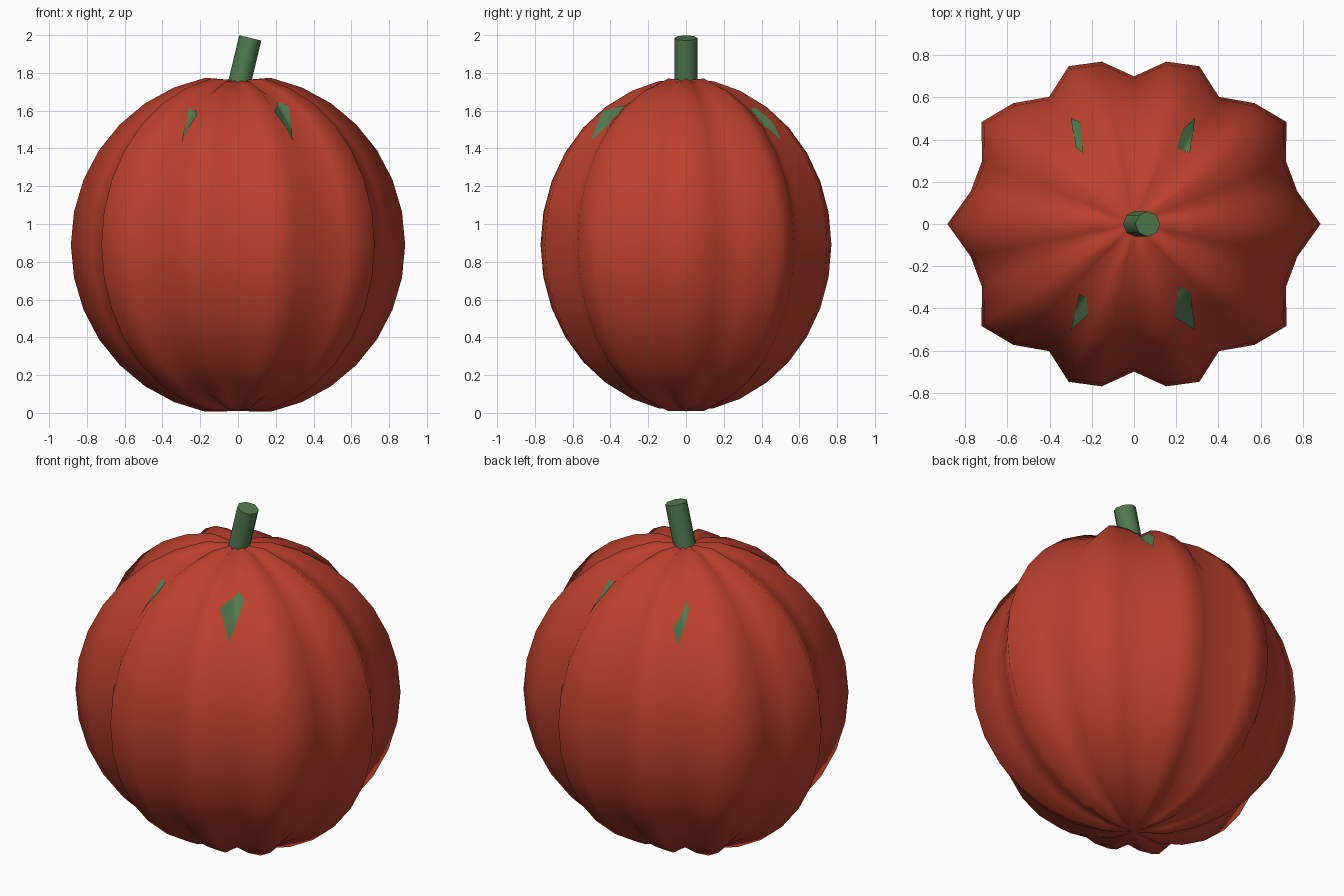
import bpy, bmesh
from math import sin, cos, pi
from mathutils import Vector
from mathutils.bvhtree import BVHTree

if "Cube" in bpy.data.objects:
    bpy.data.objects.remove(bpy.data.objects["Cube"], do_unlink=True)


def material(name, rgb):
    m = bpy.data.materials.new(name)
    m.use_nodes = True
    m.diffuse_color = (*rgb, 1)
    m.node_tree.nodes["Principled BSDF"].inputs["Base Color"].default_value = (*rgb, 1)
    return m


RED = material("red_skin", (0.5, 0.052, 0.026))
GREEN = material("leaf_green", (0.082, 0.2, 0.075))


def add_object(name, bm, mat, smooth=True):
    bmesh.ops.recalc_face_normals(bm, faces=bm.faces)
    for f in bm.faces:
        f.smooth = smooth
    mesh = bpy.data.meshes.new(name)
    bm.to_mesh(mesh)
    bm.free()
    mesh.materials.append(mat)
    obj = bpy.data.objects.new(name, mesh)
    bpy.context.collection.objects.link(obj)
    return obj


# Ribbed body: a sphere whose meridians swell into ten lobes
SEGMENTS, RINGS, MID = 32, 16, 0.89
quarter = [0.885, 0.79, 0.78, 0.87, 0.81, 0.725, 0.81, 0.785, 0.70]
half = quarter + quarter[-2::-1]
around = half + half[-2:0:-1]

bm = bmesh.new()
bottom = bm.verts.new((0, 0, MID - 0.88))
top = bm.verts.new((0, 0, MID + 0.87))
rings = []
for i in range(1, RINGS):
    lat = -pi / 2 + pi * i / RINGS
    ring = []
    for j, r in enumerate(around):
        a = 2 * pi * j / SEGMENTS
        height = 0.88 + 0.25 * (r - 0.8)
        ring.append(bm.verts.new((r * cos(lat) * cos(a), r * cos(lat) * sin(a),
                                  MID + height * sin(lat))))
    rings.append(ring)
for j in range(SEGMENTS):
    k = (j + 1) % SEGMENTS
    bm.faces.new((bottom, rings[0][k], rings[0][j]))
    bm.faces.new((top, rings[-1][j], rings[-1][k]))
    for low, high in zip(rings, rings[1:]):
        bm.faces.new((low[j], low[k], high[k], high[j]))
bmesh.ops.recalc_face_normals(bm, faces=bm.faces)
surface = BVHTree.FromBMesh(bm)
add_object("body", bm, RED)

# Leaning stem
bm = bmesh.new()
base, tip = Vector((0.005, 0, 1.735)), Vector((0.065, 0, 1.985))
axis = tip - base
bmesh.ops.create_cone(bm, cap_ends=True, segments=8, radius1=0.06, radius2=0.06,
                      depth=axis.length)
turn = axis.to_track_quat('Z', 'Y').to_matrix()
bmesh.ops.rotate(bm, verts=bm.verts, matrix=turn)
bmesh.ops.translate(bm, verts=bm.verts, vec=(base + tip) / 2)
stem = add_object("stem", bm, GREEN)
bpy.context.view_layer.objects.active = stem
stem.select_set(True)
bpy.ops.object.shade_smooth_by_angle(angle=pi / 3)


# Thin leaf plates draped over the shoulders
def leaf(name, corners, steps=6):
    a, b, c, d = (Vector(p) for p in corners)
    bm = bmesh.new()
    grid = []
    for i in range(steps + 1):
        row = []
        for j in range(steps + 1):
            u, v = i / steps, j / steps
            p = a.lerp(b, u).lerp(d.lerp(c, u), v)
            hit, normal, _, _ = surface.ray_cast(Vector((p.x, p.y, 3)), Vector((0, 0, -1)))
            row.append(bm.verts.new(hit + normal * 0.005))
        grid.append(row)
    for i in range(steps):
        for j in range(steps):
            bm.faces.new((grid[i][j], grid[i + 1][j], grid[i + 1][j + 1], grid[i][j + 1]))
    add_object(name, bm, GREEN)


leaf("front_left_leaf", [(0.21, -0.29), (0.27, -0.32), (0.285, -0.50), (0.19, -0.44)])
leaf("front_right_leaf", [(-0.26, -0.33), (-0.22, -0.35), (-0.215, -0.43), (-0.295, -0.50)])
leaf("back_left_leaf", [(0.20, 0.355), (0.265, 0.335), (0.285, 0.50), (0.23, 0.45)])
leaf("back_right_leaf", [(-0.275, 0.36), (-0.24, 0.33), (-0.25, 0.48), (-0.295, 0.50)])
